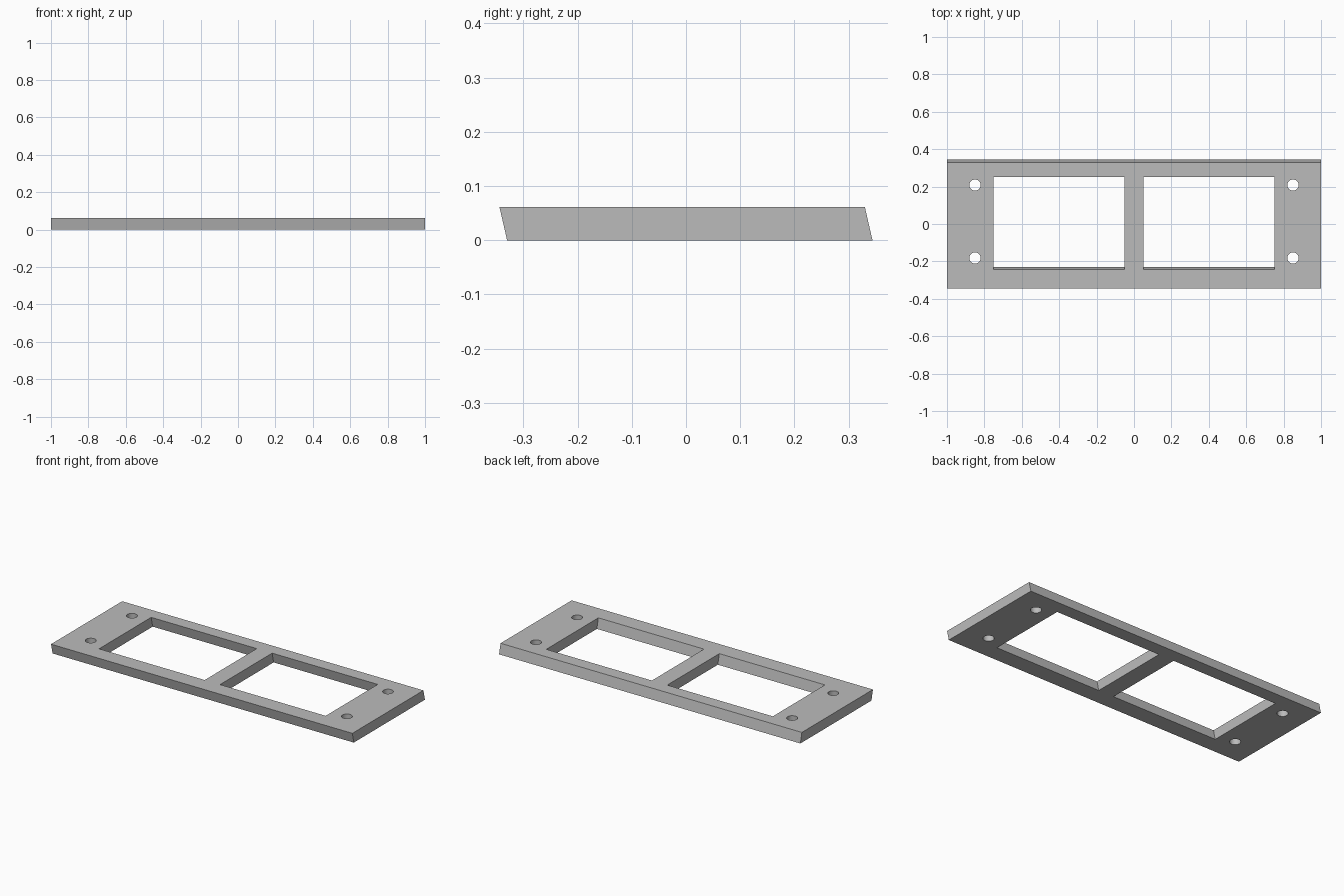
import bpy
import bmesh
from math import cos, sin, tau

if "Cube" in bpy.data.objects:
    bpy.data.objects.remove(bpy.data.objects["Cube"], do_unlink=True)

HEIGHT = 0.061
SLANT = 0.014  # how far the slanted walls lean forward from bottom to top


def rectangle(x0, x1, y0, y1):
    return [(x0, y0), (x1, y0), (x1, y1), (x0, y1)]


def circle(cx, cy, radius, sides=32):
    return [(cx + radius * cos(tau * i / sides), cy + radius * sin(tau * i / sides))
            for i in range(sides)]


def add_wall(bm, outline, lean, smooth=False):
    """Add a closed wall from the outline; return its bottom and top edges."""
    low = [bm.verts.new((x, y + lean, 0)) for x, y in outline]
    high = [bm.verts.new((x, y, HEIGHT)) for x, y in outline]
    rims = ([], [])
    for i in range(len(outline)):
        j = (i + 1) % len(outline)
        wall = bm.faces.new((low[i], low[j], high[j], high[i]))
        wall.smooth = smooth
        rims[0].append(bm.edges.get((low[i], low[j])))
        rims[1].append(bm.edges.get((high[i], high[j])))
        if smooth:
            rims[0][-1].smooth = rims[1][-1].smooth = False
    return rims


bm = bmesh.new()
# Outer border
walls = [add_wall(bm, rectangle(-1, 1, -0.344, 0.33), SLANT)]
for side in (-1, 1):
    # Slanted window opening
    x0, x1 = sorted((side * 0.051, side * 0.752))
    walls.append(add_wall(bm, rectangle(x0, x1, -0.243, 0.251), SLANT))
    # Upright screw holes
    for y in (0.208, -0.182):
        walls.append(add_wall(bm, circle(side * 0.85, y, 0.03), 0, smooth=True))

# Flat bottom and top around the openings
for level, up in ((0, -1), (1, 1)):
    edges = [e for rims in walls for e in rims[level]]
    bmesh.ops.triangle_fill(bm, edges=edges, use_beauty=True, normal=(0, 0, up))
bmesh.ops.recalc_face_normals(bm, faces=bm.faces[:])

mesh = bpy.data.meshes.new("mounting_frame")
bm.to_mesh(mesh)
bm.free()
frame = bpy.data.objects.new("mounting_frame", mesh)
bpy.context.collection.objects.link(frame)

# Plain grey
grey = bpy.data.materials.new("plain_grey")
grey.use_nodes = True
color = (0.5, 0.5, 0.5, 1)
grey.diffuse_color = color
grey.node_tree.nodes["Principled BSDF"].inputs["Base Color"].default_value = color
mesh.materials.append(grey)
